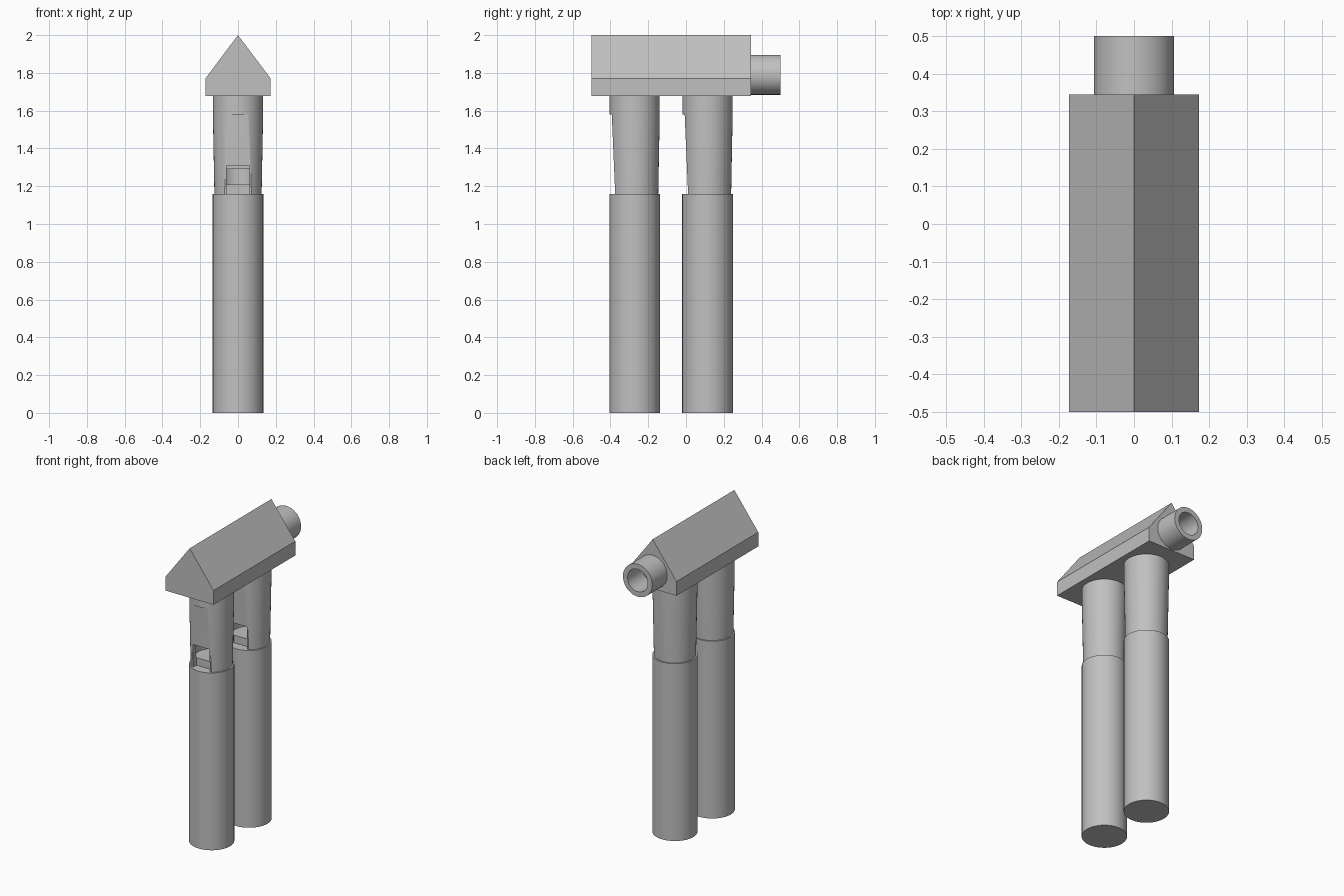
import bpy, bmesh, math

if "Cube" in bpy.data.objects:
    bpy.data.objects.remove(bpy.data.objects["Cube"])

grey = bpy.data.materials.new("plain_grey")
grey.diffuse_color = (0.53, 0.53, 0.53, 1)
grey.use_nodes = True
grey.node_tree.nodes["Principled BSDF"].inputs["Base Color"].default_value = grey.diffuse_color


def finish(name, bm, smooth=True):
    bmesh.ops.recalc_face_normals(bm, faces=bm.faces)
    me = bpy.data.meshes.new(name)
    bm.to_mesh(me)
    bm.free()
    me.materials.append(grey)
    ob = bpy.data.objects.new(name, me)
    bpy.context.collection.objects.link(ob)
    if smooth:
        shade(ob)
    return ob


def shade(ob):
    bpy.ops.object.select_all(action='DESELECT')
    ob.select_set(True)
    bpy.context.view_layer.objects.active = ob
    bpy.ops.object.shade_smooth_by_angle(angle=math.radians(30))


def lathe(name, profile, y=0.0, closed=False, seg=64):
    """Rings of (radius, z) about a vertical axis; closed joins last to first, otherwise ends are capped."""
    bm = bmesh.new()
    rings = [[bm.verts.new((r * math.cos(2 * math.pi * i / seg),
                            y + r * math.sin(2 * math.pi * i / seg), z))
              for i in range(seg)] for r, z in profile]
    pairs = list(zip(rings, rings[1:]))
    if closed:
        pairs.append((rings[-1], rings[0]))
    else:
        bm.faces.new(rings[0])
        bm.faces.new(rings[-1])
    for a, b in pairs:
        for i in range(seg):
            j = (i + 1) % seg
            bm.faces.new((a[i], a[j], b[j], b[i]))
    return finish(name, bm)


def prism(name, points, offset):
    """Flat polygon extruded along an offset vector."""
    bm = bmesh.new()
    face = bm.faces.new([bm.verts.new(p) for p in points])
    new = bmesh.ops.extrude_face_region(bm, geom=[face])["geom"]
    bmesh.ops.translate(bm, vec=offset,
                        verts=[v for v in new if isinstance(v, bmesh.types.BMVert)])
    return finish(name, bm, smooth=False)


def cut(ob, cutter):
    mod = ob.modifiers.new("cut", 'BOOLEAN')
    mod.operation = 'DIFFERENCE'
    mod.solver = 'EXACT'
    mod.object = cutter
    bpy.context.view_layer.objects.active = ob
    bpy.ops.object.modifier_apply(modifier=mod.name)
    bpy.data.objects.remove(cutter)


# Gabled head
prism("gabled_head",
      [(x, -0.5, z) for x, z in
       ((-0.173, 1.677), (0.173, 1.677), (0.173, 1.77), (0, 2.0), (-0.173, 1.77))],
      (0, 0.845, 0))

# Hollow mouthpiece tube at the back
tube = lathe("mouthpiece", [(0.106, 0), (0.106, 0.155), (0.073, 0.155), (0.073, 0)], closed=True)
tube.rotation_euler = (-math.pi / 2, 0, 0)
tube.location = (0, 0.345, 1.79)

# Two pipes: straight lower body, tapered neck with flattened front and sound hole
for label, y in (("front", -0.272), ("rear", 0.114)):
    lathe(label + "_lower_pipe", [(0.134, 0), (0.134, 1.16)], y)
    neck = lathe(label + "_upper_neck", [(0.125, 1.158), (0.133, 1.58), (0.133, 1.678)], y)
    # slanted flat on the front
    cut(neck, prism("flat_cutter",
                    [(-0.2, y - 0.102, 1.14), (-0.2, y - 0.121, 1.58),
                     (-0.2, y - 0.3, 1.58), (-0.2, y - 0.3, 1.14)], (0.4, 0, 0)))
    # shallow recess, then round chamber behind it
    cut(neck, prism("recess_cutter",
                    [(-0.06, y - 0.3, 1.14), (-0.06, y - 0.072, 1.14),
                     (-0.06, y - 0.072, 1.31), (-0.06, y - 0.3, 1.31)], (0.12, 0, 0)))
    cut(neck, lathe("chamber_cutter", [(0.098, 1.21), (0.098, 1.29)], y))
    shade(neck)
